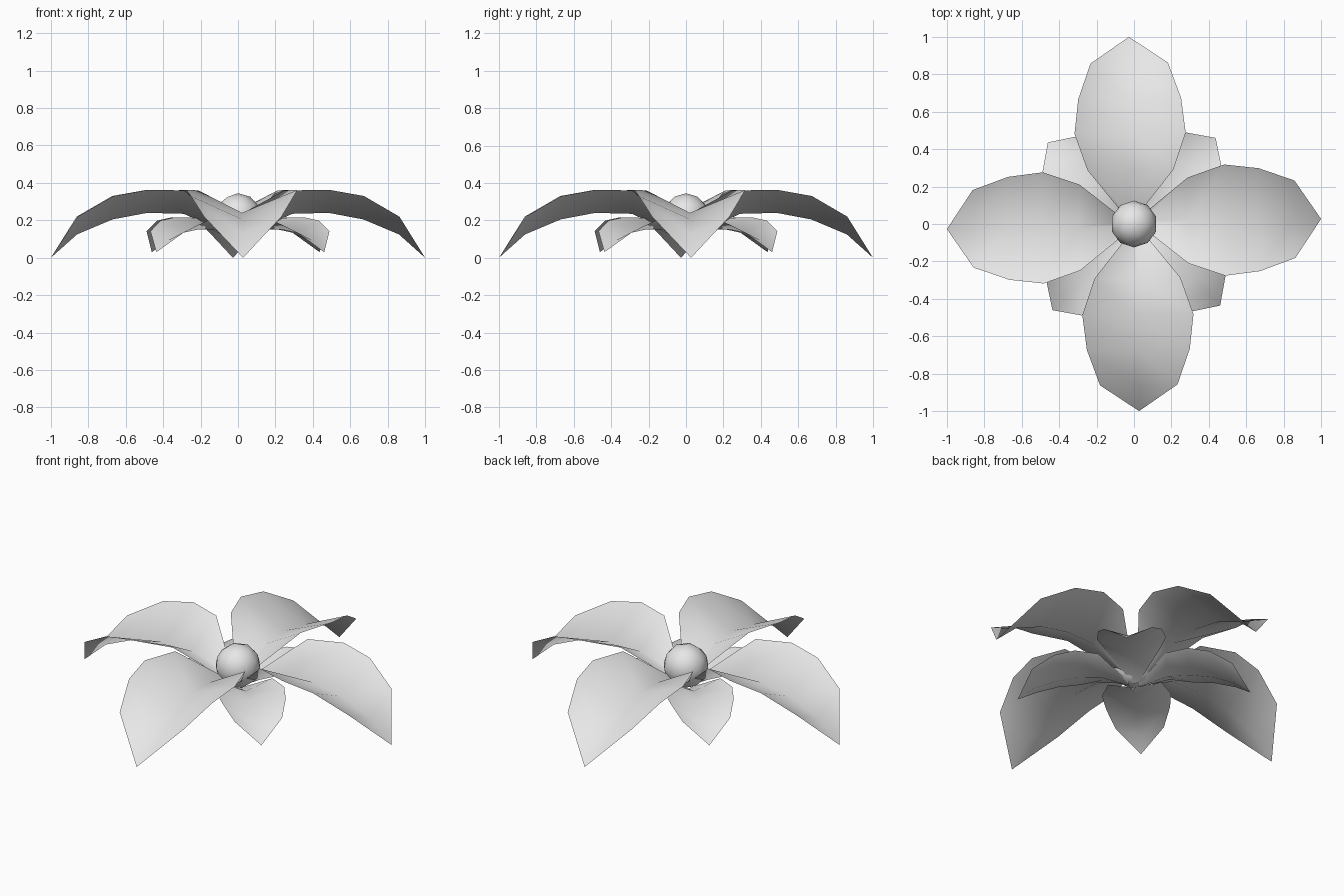
import bpy, bmesh, math
from mathutils import Matrix, Vector

cube = bpy.data.objects.get("Cube")
if cube:
    bpy.data.objects.remove(cube, do_unlink=True)

grey = bpy.data.materials.new("soft_grey")
grey.use_nodes = True
GREY = (0.8, 0.8, 0.8, 1.0)
grey.diffuse_color = GREY
grey.node_tree.nodes["Principled BSDF"].inputs["Base Color"].default_value = GREY

# Petal rows from base to shoulder: distance, half width, crease height, edge height
ROWS = [(0.04, 0.03, 0.12, 0.14), (0.29, 0.23, 0.235, 0.36), (0.485, 0.297, 0.24, 0.363),
        (0.67, 0.275, 0.205, 0.33), (0.86, 0.207, 0.125, 0.22)]
TIP = (1.0, 0.0, 0.0)


def finish(bm, name):
    mesh = bpy.data.meshes.new(name)
    bm.normal_update()
    bm.to_mesh(mesh)
    bm.free()
    mesh.materials.append(grey)
    for poly in mesh.polygons:
        poly.use_smooth = True
    obj = bpy.data.objects.new(name, mesh)
    bpy.context.collection.objects.link(obj)
    return obj


def petal(name, angle, length, height, lift):
    """Arched petal folded along its centre line, turned about the flower's axis."""
    bm = bmesh.new()
    rows = [[bm.verts.new(p) for p in ((d, -w, edge), (d, 0, mid), (d, w, edge))]
            for d, w, mid, edge in ROWS]
    tip = bm.verts.new(TIP)
    for a, b in zip(rows, rows[1:]):
        for i in range(2):
            bm.faces.new((a[i], b[i], b[i + 1], a[i + 1]))
    for i in range(2):
        bm.faces.new((rows[-1][i], tip, rows[-1][i + 1]))
    place = (Matrix.Translation((0, 0, lift))
             @ Matrix.Rotation(math.radians(angle + 0.7), 4, 'Z')
             @ Matrix.Diagonal((length, length, height, 1))
             @ Matrix.Translation((0, 0.015, 0)))
    bm.transform(place)
    return finish(bm, name)


# Four large petals on the axes, four small ones lower down between them
for k in range(4):
    petal(f"large_petal_{k + 1}", 90 * k, 1.0, 1.0, 0.0)
    petal(f"small_petal_{k + 1}", 90 * k + 45, 0.634, 0.51, 0.03)

# Round flower centre
bm = bmesh.new()
bmesh.ops.create_icosphere(bm, subdivisions=2, radius=0.125,
                           matrix=Matrix.Translation(Vector((0, 0, 0.22))))
finish(bm, "flower_centre")
